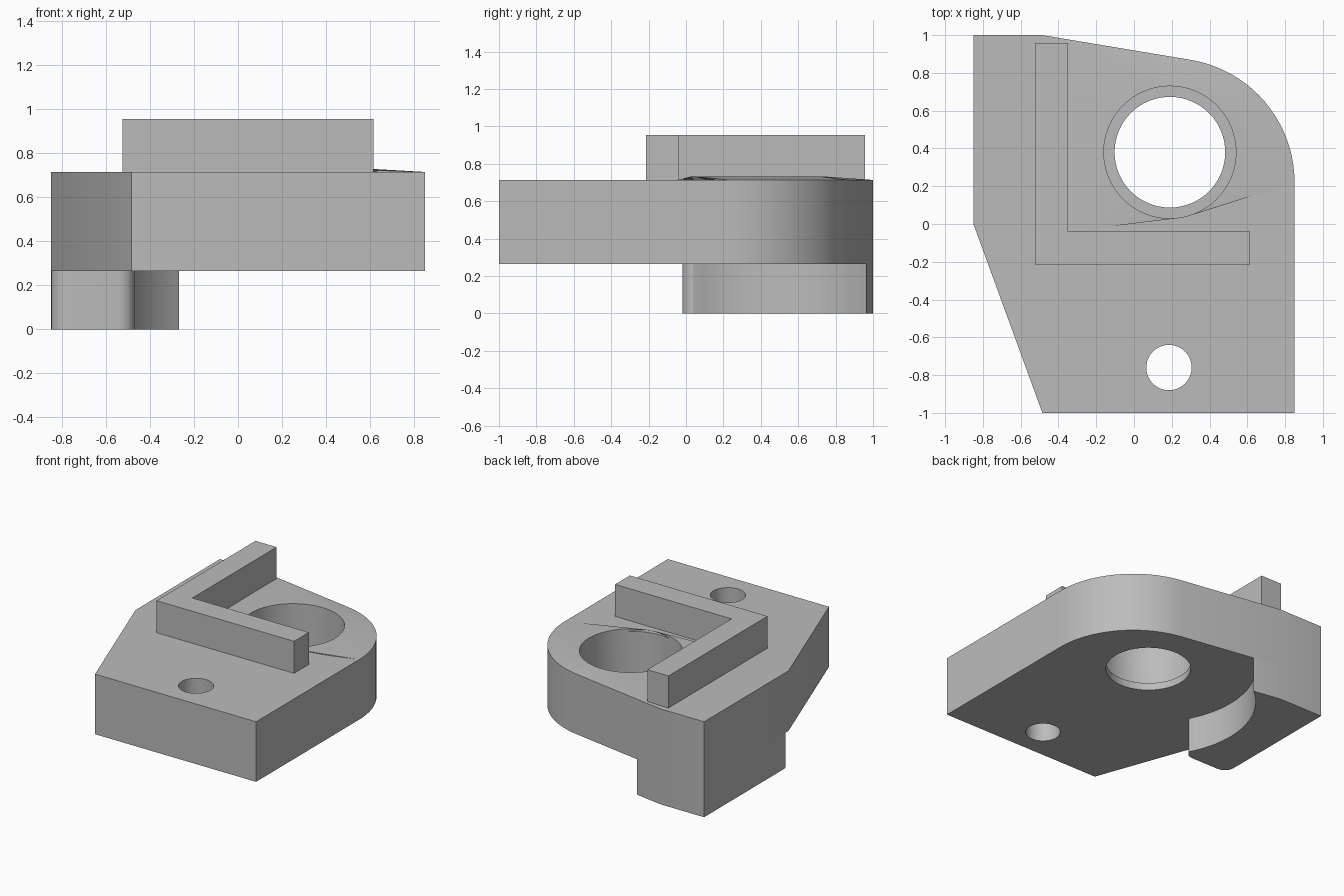
import bpy, bmesh
from math import cos, sin, radians, atan2, pi

old = bpy.data.objects.get("Cube")
if old:
    bpy.data.objects.remove(old)

# One plain grey for the whole casting
grey = bpy.data.materials.new("plain grey")
grey.use_nodes = True
colour = (0.5, 0.5, 0.5, 1)
grey.diffuse_color = colour
grey.node_tree.nodes["Principled BSDF"].inputs["Base Color"].default_value = colour

BOTTOM, TOP = 0.265, 0.715
HOLE = (0.19, 0.38)


def arc(centre, r, start, end, steps):
    """Points along an arc, angles in degrees."""
    angles = [radians(start + (end - start) * i / steps) for i in range(steps + 1)]
    return [(centre[0] + r * cos(a), centre[1] + r * sin(a)) for a in angles]


def finish(bm, name):
    bmesh.ops.recalc_face_normals(bm, faces=bm.faces)
    mesh = bpy.data.meshes.new(name)
    bm.to_mesh(mesh)
    bm.free()
    mesh.materials.append(grey)
    ob = bpy.data.objects.new(name, mesh)
    bpy.context.collection.objects.link(ob)
    return ob


def prism(name, outline, z0, z1, bevel=0):
    """Extrude an outline upwards, optionally rounding the rim of its top."""
    bm = bmesh.new()
    face = bm.faces.new([bm.verts.new((x, y, z0)) for x, y in outline])
    top = bmesh.ops.extrude_face_region(bm, geom=[face])["geom"]
    for v in top:
        if isinstance(v, bmesh.types.BMVert):
            v.co.z = z1
    if bevel:
        rim = [e for e in bm.edges if all(v.co.z == z1 for v in e.verts)]
        bmesh.ops.bevel(bm, geom=rim, offset=bevel, segments=5,
                        profile=0.5, affect='EDGES')
    return finish(bm, name)


def select(ob):
    bpy.ops.object.select_all(action='DESELECT')
    ob.select_set(True)
    bpy.context.view_layer.objects.active = ob


def combine(ob, tool, operation):
    mod = ob.modifiers.new(operation.lower(), 'BOOLEAN')
    mod.operation, mod.object, mod.solver = operation, tool, 'EXACT'
    select(ob)
    bpy.ops.object.modifier_apply(modifier=mod.name)
    bpy.data.objects.remove(tool)


def drill(ob, centre, r, z0, z1):
    combine(ob, prism("drill", arc(centre, r, 0, 354.375, 63), z0, z1), 'DIFFERENCE')


# Main plate with one large rounded corner
round_corner = arc((0.192, 0.22), 0.658, 0, 80.5, 20)
plate = prism("plate", [(-0.85, 0), (-0.485, -1), (0.85, -1)] + round_corner
              + [(-0.485, 1), (-0.85, 1)], BOTTOM, TOP)

# Shallow swelling of the top up to the rim of the seat
bm = bmesh.new()
foot = [(-0.35, -0.04)] + round_corner + [(-0.42, 0.985)]
for x, y in foot:
    bm.verts.new((x, y, TOP - 0.01))
    bm.verts.new((x, y, TOP))
for x, y in arc(HOLE, 0.352, 0, 354.375, 63):
    bm.verts.new((x, y, TOP + 0.018))
hull = bmesh.ops.convex_hull(bm, input=bm.verts)
bmesh.ops.delete(bm, geom=list({v for v in hull["geom_interior"] + hull["geom_unused"]
                                if isinstance(v, bmesh.types.BMVert)}), context='VERTS')
combine(plate, finish(bm, "swelling"), 'UNION')

# Stepped seat and small fixing hole
drill(plate, HOLE, 0.35, 0.32, 1)
drill(plate, HOLE, 0.293, 0.1, 0.5)
drill(plate, (0.185, -0.76), 0.12, 0.1, 1)

# Lug below the back corner, hollowed concentrically with the seat
a0 = 360 + atan2(0.965 - HOLE[1], -0.27 - HOLE[0]) * 180 / pi - 360
a1 = 360 + atan2(0.045 - HOLE[1], -0.47 - HOLE[0]) * 180 / pi
lug = prism("lug", [(-0.85, 1), (-0.485, 1)] + arc(HOLE, 0.743, a0, a1, 20)
            + arc((-0.54, 0.05), 0.07, -10, -90, 6)
            + arc((-0.77, 0.06), 0.08, -90, -180, 6), 0, BOTTOM)

# L-shaped ridge with a rounded top
ridge = prism("ridge", [(-0.525, -0.215), (0.615, -0.215), (0.615, -0.04),
                        (-0.35, -0.04), (-0.35, 0.957), (-0.525, 0.957)],
              TOP - 0.02, 0.955, bevel=0.055)

for ob in (plate, lug, ridge):
    select(ob)
    bpy.ops.object.shade_smooth_by_angle(angle=radians(30))
